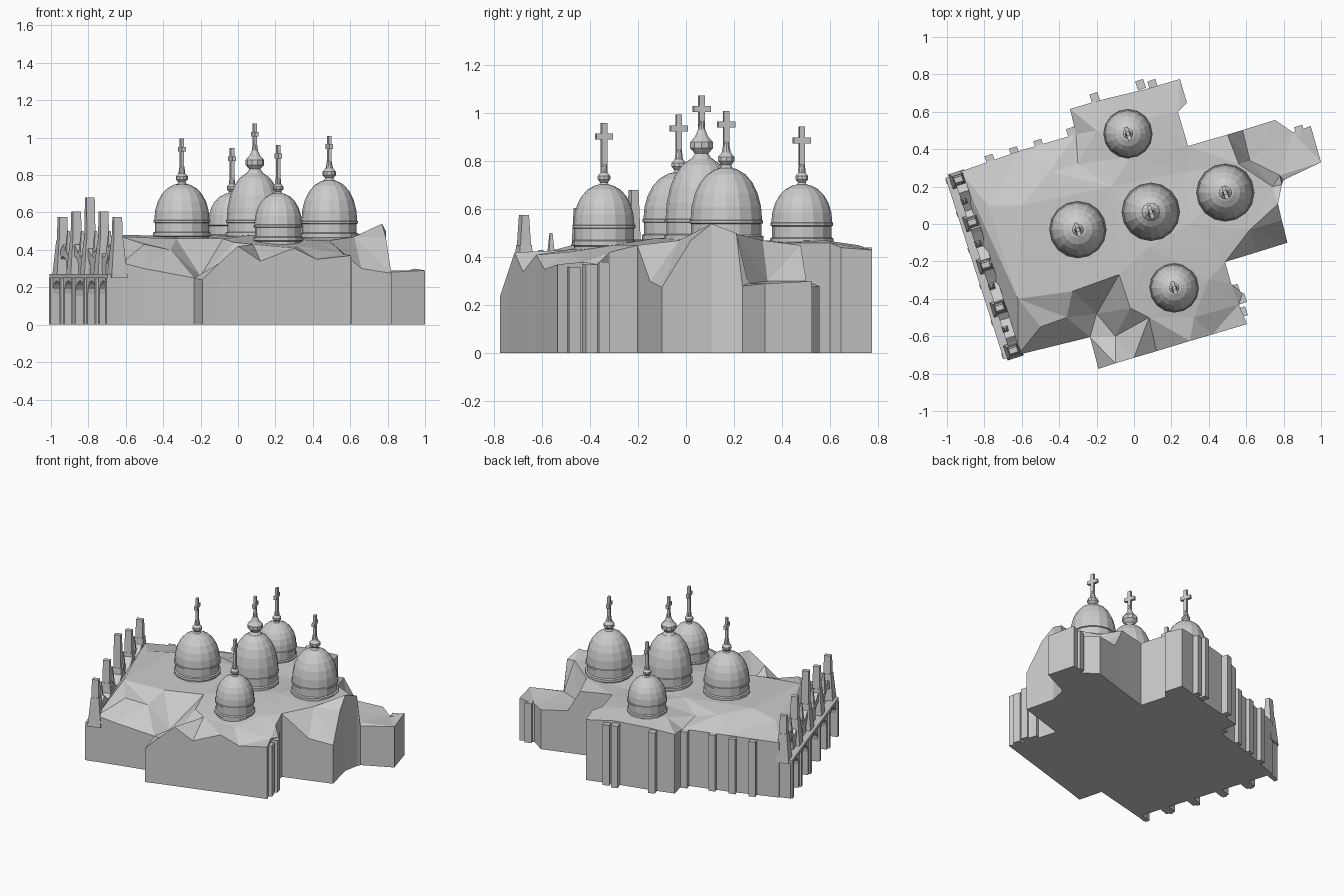
import bpy, bmesh, math
from mathutils import Vector, Matrix
from mathutils.geometry import delaunay_2d_cdt

if "Cube" in bpy.data.objects:
    bpy.data.objects.remove(bpy.data.objects["Cube"])

stone = bpy.data.materials.new("light_grey_stone")
stone.diffuse_color = (0.6, 0.6, 0.6, 1)
stone.use_nodes = True
stone.node_tree.nodes["Principled BSDF"].inputs["Base Color"].default_value = stone.diffuse_color

# Frame of the west front: S runs along it to the south, N points into the building
S, N = Vector((0.305, -0.952, 0)), Vector((0.952, 0.305, 0))
CORNER = Vector((-1.0, 0.25, 0))


def finish(name, bm):
    bmesh.ops.recalc_face_normals(bm, faces=bm.faces[:])
    me = bpy.data.meshes.new(name)
    bm.to_mesh(me)
    bm.free()
    me.materials.append(stone)
    ob = bpy.data.objects.new(name, me)
    bpy.context.collection.objects.link(ob)
    return ob


def place(s, n, z=0.0):
    return CORNER + S * s + N * n + Vector((0, 0, z))


def block(name, c, ws, wn, z0, z1, top=(1, 1)):
    """Block aligned with the west front, optionally tapered to the top."""
    bm = bmesh.new()
    rings = []
    for z, ks, kn in ((z0, 1, 1), (z1, top[0], top[1])):
        rings.append([bm.verts.new(Vector((c[0], c[1], z)) + S * a * ws * ks / 2 + N * b * wn * kn / 2)
                      for a, b in ((-1, -1), (1, -1), (1, 1), (-1, 1))])
    bm.faces.new(rings[0])
    bm.faces.new(rings[1])
    for i in range(4):
        j = (i + 1) % 4
        bm.faces.new((rings[0][i], rings[0][j], rings[1][j], rings[1][i]))
    return finish(name, bm)


def lathe(name, profile, x, y, segs=16):
    bm = bmesh.new()
    vs = [bm.verts.new((x + r, y, z)) for r, z in profile]
    es = [bm.edges.new(p) for p in zip(vs, vs[1:])]
    bmesh.ops.spin(bm, geom=vs + es, cent=(x, y, 0), axis=(0, 0, 1),
                   angle=2 * math.pi, steps=segs, use_merge=True)
    bmesh.ops.remove_doubles(bm, verts=bm.verts[:], dist=0.0004)
    return finish(name, bm)


def slab(name, outline, n0, n1):
    """Outline in (s, z) extruded in depth from n0 to n1."""
    bm = bmesh.new()
    f = bm.faces.new([bm.verts.new(place(s, n0, z)) for s, z in outline])
    ext = bmesh.ops.extrude_face_region(bm, geom=[f])["geom"]
    bmesh.ops.translate(bm, vec=N * (n1 - n0), verts=[g for g in ext if isinstance(g, bmesh.types.BMVert)])
    bm.faces.ensure_lookup_table()
    if f.is_valid and len(f.link_loops if hasattr(f, "link_loops") else f.loops) and \
            not any(len(e.link_faces) > 1 for e in f.edges):
        bm.faces.remove(f)
    return finish(name, bm)


# Body: wall line with eaves heights, and roof points inside it
walls = [(-.62, -.70, .33), (-.50, -.67, .30), (-.235, -.605, .25), (-.19, -.775, .24),
         (-.10, -.745, .33), (0, -.715, .42), (.12, -.68, .34), (.30, -.625, .41),
         (.42, -.59, .35), (.605, -.535, .37), (.56, -.43, .38), (.58, -.37, .37),
         (.52, -.32, .42), (.487, -.203, .45), (.66, -.15, .30), (.82, -.10, .275),
         (.79, .02, .47), (.77, .107, .54), (.79, .21, .50), (.80, .235, .28),
         (1.0, .33, .29), (.945, .524, .30), (.85, .49, .27), (.754, .556, .28),
         (.58, .502, .30), (.50, .478, .45), (.289, .417, .46), (.235, .60, .46),
         (.283, .647, .44), (.246, .775, .43), (.06, .72, .45), (-.19, .66, .44),
         (-.342, .615, .42), (-.31, .48, .40), (-.60, .395, .40), (-.93, .28, .39)]
roof = [(-.50, -.55, .43), (-.36, -.50, .40), (-.33, -.36, .46), (-.08, -.27, .46),
        (-.02, -.45, .44), (-.20, -.48, .26), (-.10, -.60, .26), (-.62, -.40, .47),
        (-.78, .10, .44), (-.60, .10, .48), (-.45, .28, .46), (-.30, .32, .43),
        (-.12, .20, .47), (.08, -.12, .48), (.30, .0, .47), (.28, .28, .45),
        (-.02, .36, .47), (.42, -.12, .46), (.08, -.50, .43), (.32, -.50, .42),
        (.62, -.03, .47), (.56, .32, .47), (.74, .20, .50), (.62, .34, .30),
        (.78, .26, .29), (.12, .58, .47), (-.20, .50, .46), (.40, -.30, .45)]

pts = walls + roof
n = len(walls)
cv, _, cf, ov, _, _ = delaunay_2d_cdt([Vector(p[:2]) for p in pts],
                                      [(i, (i + 1) % n) for i in range(n)], [], 1, 1e-5)
bm = bmesh.new()
top = [bm.verts.new((v.x, v.y, pts[o[0]][2] if o else .4)) for v, o in zip(cv, ov)]
low = [bm.verts.new((x, y, 0)) for x, y, z in walls]
where = {o: i for i, ids in enumerate(ov) for o in ids}
for f in cf:
    bm.faces.new([top[i] for i in f])
for i in range(n):
    j = (i + 1) % n
    bm.faces.new((low[i], low[j], top[where[j]], top[where[i]]))
bm.faces.new(low)
finish("body_and_roof", bm)

# Portico: five arched bays across the west front
L, BAY = 1.02, 0.204


def arch(cs, half, spring, base, steps=8):
    curve = [(cs - half * math.cos(math.pi * k / steps), spring + half * math.sin(math.pi * k / steps))
             for k in range(steps + 1)]
    return [(cs - half, base)] + curve + [(cs + half, base)]


lower, upper = [(0, 0)], [(0, .25)]
for k in range(5):
    c = BAY * (k + .5)
    half = .082 if k == 2 else .07
    lower += arch(c, half, .235 - half, 0)
    upper += arch(c, .065, .30, .25)
lower += [(L, 0), (L, .26), (0, .26)]
upper += [(L, .25), (L, .36)]
for k in reversed(range(5)):
    c = BAY * (k + .5)
    peak = .47 if k == 2 else .43
    upper += [(c + .07, .38), (c + .025, .41), (c, peak), (c - .025, .41), (c - .07, .38)]
    upper += [(c - BAY / 2, .36)]
slab("portico_arches", lower, 0, .09)
slab("upper_gables", upper, .035, .09)
slab("portico_ledge", [(0, .25), (L, .25), (L, .27), (0, .27)], -.008, .05)

# Paired columns on the portico piers
for k in range(6):
    s = min(max(BAY * k, .02), L - .02)
    block("portico_column", place(s, .0), .026, .024, 0, .25)

# Turrets and small pinnacles above the west front
for k, h in enumerate((.575, .605, .68, .605, .575)):
    c = place(.03 + .24 * k, .055)
    block("turret_base", c, .085, .09, .25, .45, (.6, .6))
    block("turret", c, .05, .05, .42, h, (.6, .9))
for k in range(4):
    block("pinnacle", place(.15 + .24 * k, .05), .035, .035, .36, .50, (.3, .3))


# Domes: x, y, radius, base height, top height, finial radius, cross top
domes = [("centre", .09, .065, .155, .47, .82, .05, 1.075),
         ("west", -.30, -.03, .152, .47, .755, .032, .995),
         ("east", .488, .168, .154, .465, .775, .036, 1.01),
         ("south", .215, -.342, .131, .445, .705, .028, .96),
         ("north", -.032, .483, .131, .455, .705, .028, .945)]
for name, x, y, r, z0, z1, fr, zc in domes:
    zr = z0 + .08
    prof = [(0, z0 - .06), (r * .95, z0 - .06), (r * .95, z0), (r * 1.01, z0 + .004),
            (r * 1.01, z0 + .022), (r * .95, z0 + .027), (r * .95, zr - .006), (r, zr - .003), (r, zr + .008)]
    prof += [(r * .97 * math.cos(a) ** .9, zr + .01 + (z1 - zr - .01) * math.sin(a))
             for a in (math.radians(d) for d in (0, 15, 30, 45, 60, 75, 85))] + [(0, z1)]
    lathe(name + "_dome", prof, x, y)
    # Finial: neck, bulb and tapering stem
    zb = z1 + fr * .95
    lathe(name + "_finial", [(0, z1 - .015), (fr * .95, z1 - .015), (fr * .6, z1 + fr * .25),
                             (fr, zb - fr * .25), (fr, zb + fr * .25), (fr * .55, zb + fr * .75),
                             (.016, zb + fr * 1.3), (.012, zb + fr * 2), (0, zb + fr * 2)], x, y, 10)
    # Cross
    block(name + "_cross_post", (x, y), .024, .018, zb + fr, zc)
    block(name + "_cross_bar", (x, y), .074, .02, zc - .07, zc - .045)

# Buttresses along the north side, transept ends and south niche
for x, y, h in ((-.77, .345, .39), (-.64, .385, .39), (-.51, .425, .40), (-.335, .49, .40),
                (-.21, .675, .43), (.035, .745, .44), (.10, .745, .43),
                (.575, -.40, .37), (.54, -.35, .38), (.58, -.47, .36), (.885, .50, .28)):
    block("buttress", (x, y), .05, .045, 0, h)
